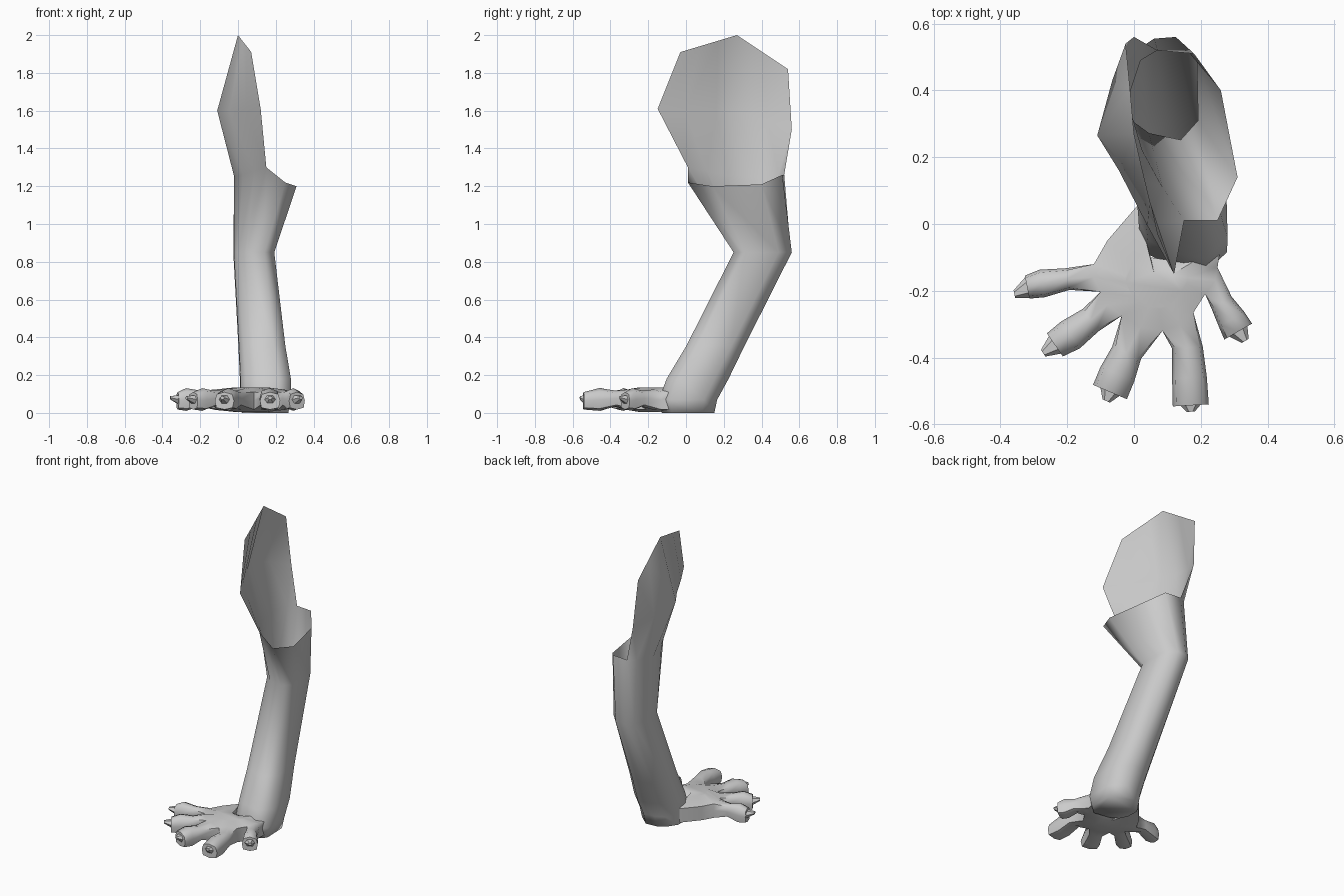
import bpy, bmesh, math
from mathutils import Vector

cube = bpy.data.objects.get("Cube")
if cube:
    bpy.data.objects.remove(cube, do_unlink=True)

grey = bpy.data.materials.new("plain grey")
grey.use_nodes = True
grey.diffuse_color = (0.6, 0.6, 0.6, 1)
grey.node_tree.nodes["Principled BSDF"].inputs["Base Color"].default_value = (0.6, 0.6, 0.6, 1)


def finish(bm, name, angle):
    bmesh.ops.recalc_face_normals(bm, faces=bm.faces)
    mesh = bpy.data.meshes.new(name)
    bm.to_mesh(mesh)
    bm.free()
    mesh.materials.append(grey)
    obj = bpy.data.objects.new(name, mesh)
    bpy.context.collection.objects.link(obj)
    bpy.ops.object.select_all(action='DESELECT')
    obj.select_set(True)
    bpy.context.view_layer.objects.active = obj
    bpy.ops.object.shade_smooth_by_angle(angle=math.radians(angle))


def skin(bm, low, high, closed=True):
    """Join two rows of vertices with quads."""
    n = len(low)
    for i in range(n if closed else n - 1):
        j = (i + 1) % n
        bm.faces.new((low[i], low[j], high[j], high[i]))


def add_row(bm, points):
    return [bm.verts.new(p) for p in points]


# Leg: shaft rings share the knee outline, moved and stretched
knee = [(.045, .272), (.0, .305), (-.022, .36), (-.025, .45), (.015, .525),
        (.06, .555), (.125, .56), (.188, .49), (.192, .31), (.14, .252)]
unit = [((x - .085) / .11, (y - .405) / .155) for x, y in knee]
# centre x, centre y, radius x, radius y, z
shaft = [(.145, .01, .125, .14, 0), (.147, .01, .135, .155, .07), (.147, .06, .137, .165, .18),
         (.128, .155, .126, .155, .355), (.085, .405, .11, .155, .85)]
bm = bmesh.new()
rows = [add_row(bm, [(cx + u * rx, cy + v * ry, z) for u, v in unit])
        for cx, cy, rx, ry, z in shaft]

# Flared cuff rim; its first six points carry the thigh panel
rows.append(add_row(bm, [
    (.15, .01, 1.30), (.085, .11, 1.28), (.025, .22, 1.26), (-.02, .37, 1.25), (.02, .49, 1.26),
    (.07, .52, 1.26), (.18, .51, 1.26), (.26, .40, 1.21), (.31, .14, 1.20), (.25, .01, 1.22)]))
bm.faces.new(rows[0])
for a, b in zip(rows, rows[1:]):
    skin(bm, a, b)

# Open, bulging thigh panel
panel_mid = [(.12, -.15, 1.61), (.04, -.005, 1.6), (-.045, .16, 1.6), (-.11, .265, 1.6),
             (-.065, .43, 1.55), (0, .56, 1.5)]
panel_top = [(.07, -.03, 1.91), (.047, .07, 1.94), (.023, .17, 1.97), (0, .27, 2.0),
             (-.012, .405, 1.91), (-.025, .54, 1.82)]
last = rows[-1][:6]
for line in (panel_mid, panel_top):
    new = add_row(bm, line)
    skin(bm, last, new, closed=False)
    last = new
finish(bm, "leg", 80)

# Foot: the palm edge runs through the webs between the toes, then along the ankle
webs = [(-.12, -.12), (-.10, -.203), (-.037, -.275), (.085, -.32), (.178, -.265),
        (.213, -.21), (.25, -.13)]
ankle = [(.262, -.05), (.15, -.115), (.05, -.10), (.01, .055), (-.08, -.05)]
hidden = (7, 8, 9)      # sides inside the ankle stay open
middle = Vector((.07, -.19, 0))
# Toe paths from pinch to tip as (x, y, half width), and claw points
toes = {
    0: ([(-.20, -.165, .033), (-.275, -.178, .042), (-.320, -.189, .035)], (-.358, -.21)),
    1: ([(-.13, -.288, .041), (-.19, -.332, .049), (-.237, -.362, .042)], (-.272, -.387)),
    2: ([(-.022, -.385, .047), (-.05, -.45, .055), (-.072, -.503, .055)], (-.083, -.530)),
    3: ([(.16, -.37, .046), (.166, -.46, .052), (.17, -.543, .054)], (.17, -.562)),
    5: ([(.262, -.235, .035), (.292, -.285, .044), (.312, -.322, .048)], (.333, -.350)),
}
levels = [(.076, .042), (.071, .06), (.064, .046)]
# Rounded-box toe section: sideways and upward factors
section = [(-.85, -.8), (-1, 0), (-.8, .75), (0, 1), (.8, .75), (1, 0), (.85, -.8), (0, -1)]

bm = bmesh.new()
columns = [add_row(bm, [(x, y, z) for z in (.018, .068, .11)]) for x, y in webs + ankle]
top_loop, bottom_loop, claws = [], [], []
for i, a in enumerate(columns):
    b = columns[(i + 1) % len(columns)]
    bottom_loop.append(a[0])
    top_loop.append(a[2])
    if i not in toes:
        if i not in hidden:
            skin(bm, a, b, closed=False)
        continue
    # Toe root shares its vertices with the palm edge
    centre = (a[0].co + b[0].co) / 2
    out = (centre - middle).normalized() * .012
    under = bm.verts.new((centre.x + out.x, centre.y + out.y, .016))
    over = bm.verts.new((centre.x + out.x, centre.y + out.y, .124))
    bottom_loop.append(under)
    top_loop.append(over)
    ring = [*a, over, *reversed(b), under]
    path, point = toes[i]
    way = Vector((path[2][0] - path[0][0], path[2][1] - path[0][1], 0)).normalized()
    side = Vector((-way.y, way.x, 0))
    for (x, y, w), (z, h) in zip(path, levels):
        new = add_row(bm, [Vector((x, y, z)) + side * w * s + Vector((0, 0, h * t))
                           for s, t in section])
        skin(bm, ring, new)
        ring = new
    bm.faces.new(ring)
    claws.append((Vector((path[2][0], path[2][1], .07)), way, side, Vector((*point, .08))))

# Slightly domed top and flat sole
for loop, z in ((top_loop, .134), (bottom_loop, .006)):
    inner = add_row(bm, [(middle.x + (v.co.x - middle.x) * .5,
                          middle.y + (v.co.y - middle.y) * .5, z) for v in loop])
    skin(bm, loop, inner)
    bm.faces.new(inner)
finish(bm, "foot", 60)

# Short wedge-like claws
for n, (tip, way, side, point) in enumerate(claws, 1):
    bm = bmesh.new()
    base, end = [], []
    for k in range(6):
        a = math.pi * k / 3
        shape = side * math.cos(a) + Vector((0, 0, .8 * math.sin(a)))
        base.append(tip - way * .005 + shape * .034)
        end.append(point + shape * .012)
    base, end = add_row(bm, base), add_row(bm, end)
    skin(bm, base, end)
    bm.faces.new(base)
    bm.faces.new(end)
    finish(bm, f"claw_{n}", 30)
